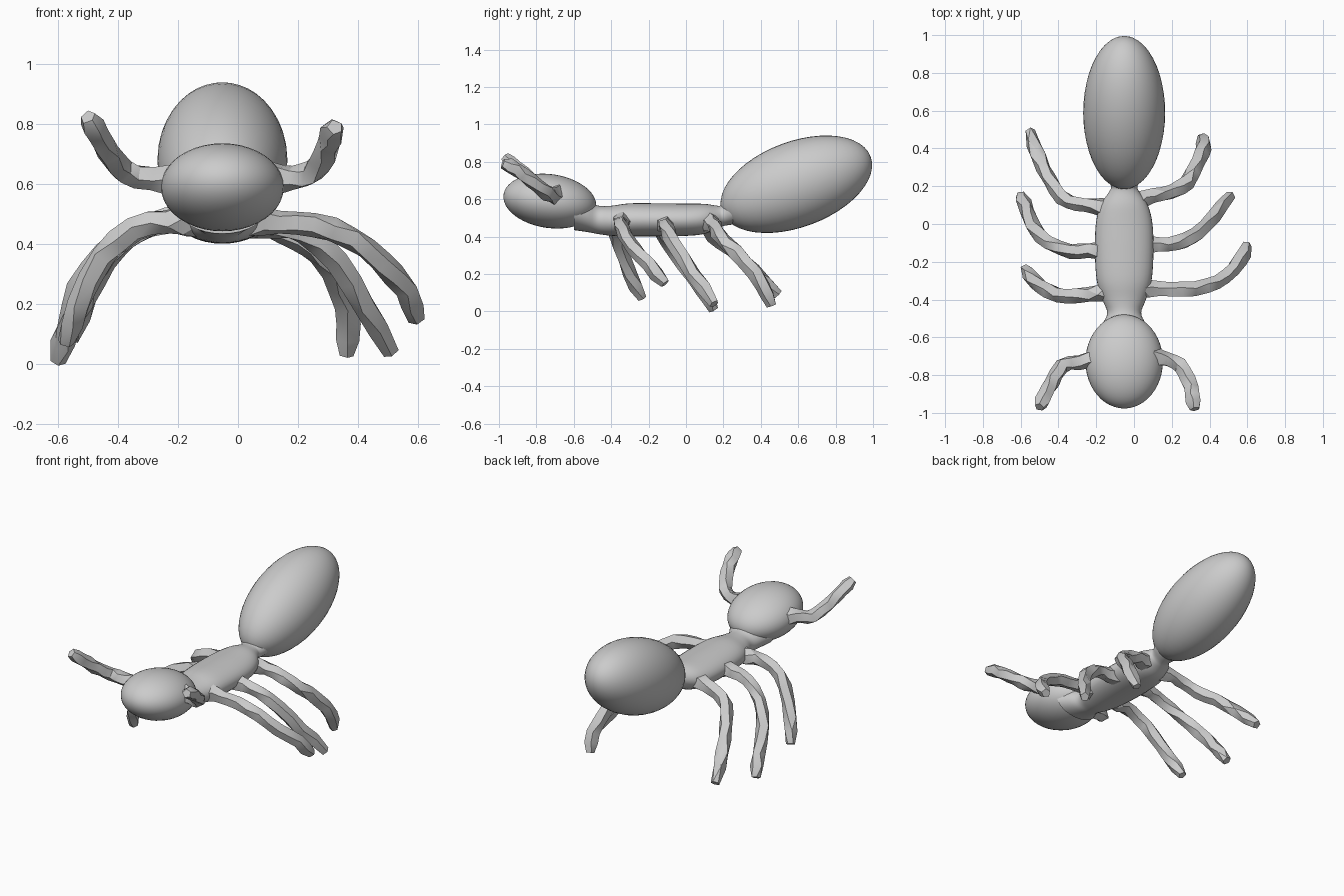
import bpy, bmesh, math, random
from mathutils import Vector, Matrix

if "Cube" in bpy.data.objects:
    bpy.data.objects.remove(bpy.data.objects["Cube"])

random.seed(4)
CX = -0.052  # centre line of the body

grey = bpy.data.materials.new("ant_grey")
grey.diffuse_color = (0.6, 0.6, 0.6, 1)
grey.use_nodes = True
grey.node_tree.nodes["Principled BSDF"].inputs["Base Color"].default_value = grey.diffuse_color


def finish(name, bm, angle):
    bmesh.ops.recalc_face_normals(bm, faces=bm.faces)
    mesh = bpy.data.meshes.new(name)
    bm.to_mesh(mesh)
    bm.free()
    mesh.materials.append(grey)
    ob = bpy.data.objects.new(name, mesh)
    bpy.context.collection.objects.link(ob)
    bpy.ops.object.select_all(action='DESELECT')
    ob.select_set(True)
    bpy.context.view_layer.objects.active = ob
    bpy.ops.object.shade_smooth_by_angle(angle=math.radians(angle))
    return ob


def spline(points, steps):
    """Catmull-Rom curve through vectors of any size."""
    p = [Vector(q) for q in points]
    p = [p[0] * 2 - p[1]] + p + [p[-1] * 2 - p[-2]]
    out = []
    for i in range(1, len(p) - 2):
        a, b, c, d = p[i - 1:i + 3]
        for s in range(steps):
            t = s / steps
            out.append(0.5 * (2 * b + (c - a) * t + (2 * a - 5 * b + 4 * c - d) * t * t
                              + (3 * b - a - 3 * c + d) * t ** 3))
    return out + [p[-2]]


def loft(bm, rings):
    for r0, r1 in zip(rings, rings[1:]):
        n = len(r0)
        for i in range(n):
            bm.faces.new((r0[i], r0[(i + 1) % n], r1[(i + 1) % n], r1[i]))
    bm.faces.new(rings[0])
    bm.faces.new(rings[-1])


def ellipsoid(name, centre, radii, tilt):
    bm = bmesh.new()
    bmesh.ops.create_uvsphere(bm, u_segments=40, v_segments=24, radius=1)
    m = (Matrix.Translation(centre) @ Matrix.Rotation(math.radians(tilt), 4, 'X')
         @ Matrix.Diagonal((*radii, 1)) @ Matrix.Rotation(math.pi / 2, 4, 'X'))
    bmesh.ops.transform(bm, matrix=m, verts=bm.verts)
    finish(name, bm, 60)


def limb(name, points, radius=0.041, sides=5):
    """Faceted, slightly lumpy limb with a flared root and blunt tip."""
    path = spline(points, 2)
    bm = bmesh.new()
    rings = []
    for i, p in enumerate(path):
        tangent = (path[min(i + 1, len(path) - 1)] - path[max(i - 1, 0)]).normalized()
        u = tangent.cross(Vector((0.1, 0.5, 1))).normalized()
        v = tangent.cross(u)
        r = radius * (1.4 if i == 0 else 1.2 if i == 1 else 0.65 if i == len(path) - 1 else 1)
        twist = random.uniform(-0.35, 0.35)
        ring = []
        for k in range(sides):
            a = math.tau * k / sides + twist
            rr = r * random.uniform(0.9, 1.1)
            ring.append(bm.verts.new(p + u * math.cos(a) * rr + v * math.sin(a) * rr))
        rings.append(ring)
    loft(bm, rings)
    bmesh.ops.triangulate(bm, faces=bm.faces)
    finish(name, bm, 35)


# Head and abdomen
ellipsoid("head", (CX, -0.728, 0.59), (0.205, 0.25, 0.144), -8)
ellipsoid("abdomen", (CX, 0.59, 0.68), (0.217, 0.424, 0.229), 20.4)

# Thorax with neck and waist: y, z, half width, half height
sections = [
    (-0.60, 0.525, 0.15, 0.09), (-0.53, 0.51, 0.115, 0.085), (-0.47, 0.49, 0.09, 0.076),
    (-0.40, 0.485, 0.115, 0.08), (-0.30, 0.49, 0.145, 0.088), (-0.15, 0.49, 0.155, 0.088),
    (0.0, 0.49, 0.15, 0.086), (0.10, 0.495, 0.125, 0.08), (0.17, 0.505, 0.08, 0.06),
    (0.20, 0.515, 0.07, 0.058), (0.25, 0.54, 0.095, 0.075), (0.32, 0.57, 0.11, 0.09)]
bm = bmesh.new()
rings = []
for y, z, w, h in spline(sections, 4):
    rings.append([bm.verts.new((CX + w * math.cos(math.tau * k / 32), y,
                                z + h * math.sin(math.tau * k / 32))) for k in range(32)])
loft(bm, rings)
finish("thorax", bm, 60)

# Legs
limb("left_front_leg", [(-0.14, -0.36, 0.48), (-0.24, -0.37, 0.475), (-0.35, -0.38, 0.45),
                        (-0.45, -0.355, 0.36), (-0.53, -0.30, 0.20), (-0.575, -0.235, 0.07)])
limb("left_middle_leg", [(-0.14, -0.14, 0.48), (-0.24, -0.14, 0.48), (-0.34, -0.14, 0.45),
                         (-0.45, -0.10, 0.37), (-0.53, -0.02, 0.25), (-0.57, 0.08, 0.12),
                         (-0.60, 0.15, 0.01)])
limb("left_rear_leg", [(-0.13, 0.08, 0.48), (-0.22, 0.10, 0.475), (-0.30, 0.105, 0.455),
                       (-0.38, 0.14, 0.41), (-0.45, 0.24, 0.33), (-0.51, 0.36, 0.22),
                       (-0.55, 0.49, 0.09)])
limb("right_front_leg", [(0.04, -0.34, 0.48), (0.14, -0.345, 0.475), (0.25, -0.35, 0.465),
                         (0.38, -0.33, 0.42), (0.48, -0.28, 0.34), (0.56, -0.20, 0.25),
                         (0.595, -0.11, 0.15)])
limb("right_middle_leg", [(0.04, -0.11, 0.47), (0.13, -0.11, 0.46), (0.22, -0.10, 0.44),
                          (0.33, -0.06, 0.35), (0.42, 0.04, 0.20), (0.51, 0.15, 0.04)])
limb("right_rear_leg", [(0.02, 0.12, 0.48), (0.10, 0.15, 0.46), (0.20, 0.17, 0.42),
                        (0.28, 0.22, 0.36), (0.335, 0.32, 0.26), (0.37, 0.41, 0.14),
                        (0.36, 0.455, 0.03)])

# Antennae
limb("left_antenna", [(-0.20, -0.71, 0.61), (-0.29, -0.73, 0.62), (-0.38, -0.75, 0.64),
                      (-0.43, -0.83, 0.70), (-0.47, -0.91, 0.77), (-0.50, -0.97, 0.825)])
limb("right_antenna", [(0.10, -0.70, 0.62), (0.18, -0.72, 0.62), (0.25, -0.75, 0.64),
                       (0.29, -0.83, 0.70), (0.31, -0.91, 0.76), (0.325, -0.98, 0.79)])
